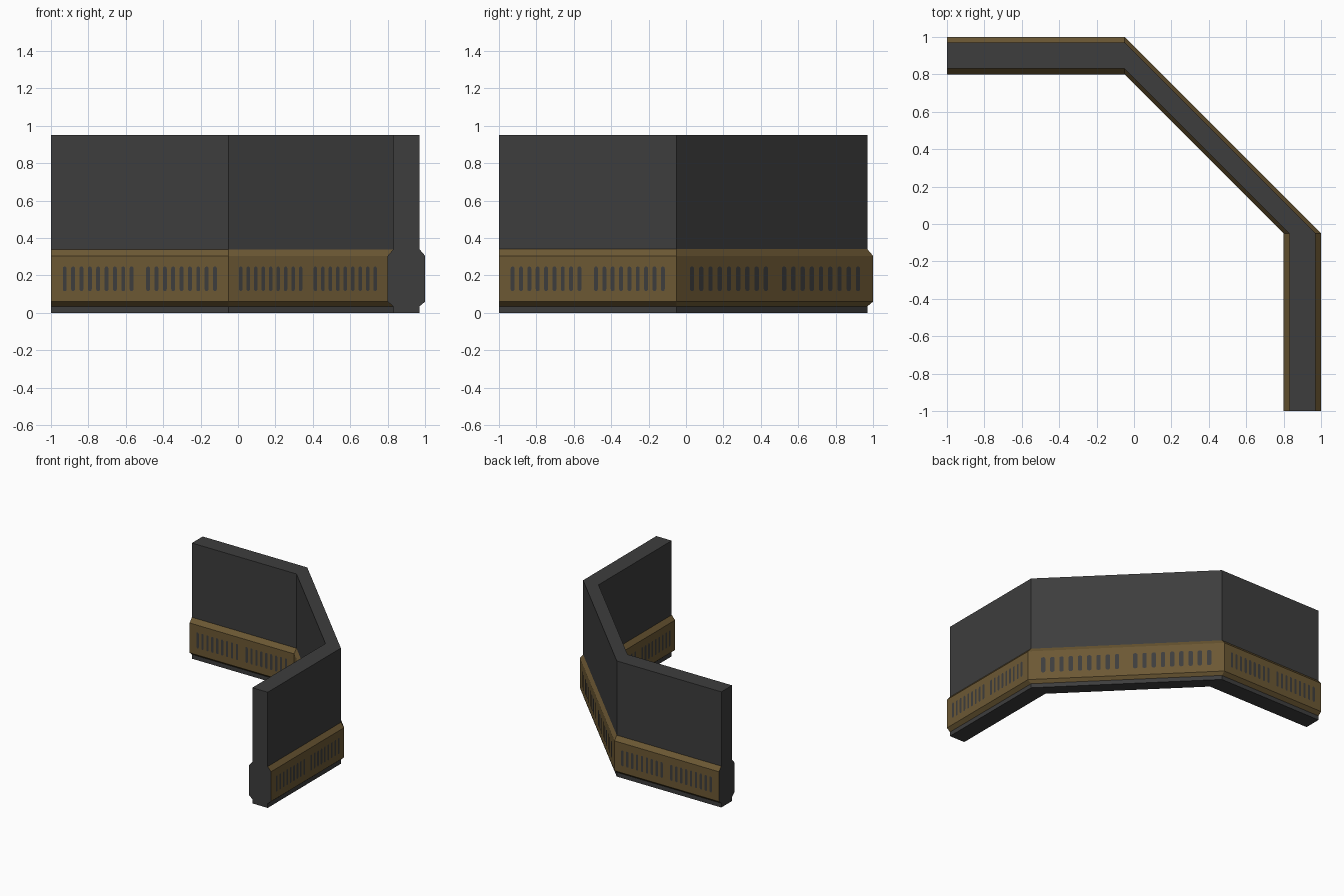
import bpy, math
from mathutils import Vector

if "Cube" in bpy.data.objects:
    bpy.data.objects.remove(bpy.data.objects["Cube"])


def material(name, rgb):
    m = bpy.data.materials.new(name)
    m.diffuse_color = (*rgb, 1)
    m.use_nodes = True
    m.node_tree.nodes["Principled BSDF"].inputs["Base Color"].default_value = m.diffuse_color
    return m


GREY = material("dark grey", (0.047, 0.047, 0.047))
BROWN = material("bronze brown", (0.15, 0.098, 0.034))


def add_object(name, verts, faces, mats, rule=None):
    me = bpy.data.meshes.new(name)
    me.from_pydata(verts, [], faces)
    for m in mats:
        me.materials.append(m)
    if rule:
        for p in me.polygons:
            p.material_index = rule(p)
    me.update()
    ob = bpy.data.objects.new(name, me)
    bpy.context.collection.objects.link(ob)
    return ob


def path(d):
    """Bent wall line in plan, d = distance of the straight legs from the centre."""
    return [(-1, d), (-0.05, d), (d, -0.05), (d, -1)]


# Wall: one cross-section (d, z) swept along the bent line
profile = [(0.83, 0), (0.97, 0), (0.97, 0.035), (1.0, 0.06), (1.0, 0.305), (0.97, 0.34),
           (0.97, 0.95), (0.83, 0.95), (0.83, 0.34), (0.80, 0.305), (0.80, 0.06), (0.83, 0.035)]
n = len(profile)
verts = [(*path(d)[i], z) for i in range(4) for d, z in profile]
faces = [(i * n + j, (i + 1) * n + j, (i + 1) * n + (j + 1) % n, i * n + (j + 1) % n)
         for i in range(3) for j in range(n)]
faces += [tuple(range(n)), tuple(reversed(range(3 * n, 4 * n)))]


# Trim band is brown; end caps and the rest are grey
def band(p):
    return int(len(p.vertices) == 4 and 0.04 < p.center.z < 0.33)


wall = add_object("wall_with_trim", verts, faces, [GREY, BROWN], band)

# Dark rounded slots: two groups of nine on every trim face, both sides
sv, sf = [], []
spots = [s + 0.047 * k for s in (0.078, 0.547) for k in range(9)]
for d, side in ((1.0, 1), (0.80, -1)):
    pts = [Vector((*p, 0)) for p in path(d)]
    for a, b in zip(pts, pts[1:]):
        along = (b - a).normalized()
        normal = Vector((-along.y, along.x, 0)) * side
        r = 0.0105 * (b - a).length / 0.95
        for t in spots:
            c = a.lerp(b, t) + normal * 0.002 + Vector((0, 0, 0.182))
            ring = []
            for k in range(12):
                ang = math.pi * (k % 6) / 5 + (math.pi if k > 5 else 0)
                up = 0.055 if k < 6 else -0.055
                ring.append(c + along * r * math.cos(ang)
                            + Vector((0, 0, up + 0.011 * math.sin(ang))))
            if side < 0:
                ring.reverse()
            base = len(sv)
            sv += ring
            sf.append(tuple(range(base, base + 12))[::-1])
slots = add_object("trim_slots", sv, sf, [GREY])

# Make the wall normals consistent and outward
import bmesh
bm = bmesh.new()
bm.from_mesh(wall.data)
bmesh.ops.recalc_face_normals(bm, faces=bm.faces)
bm.to_mesh(wall.data)
bm.free()
